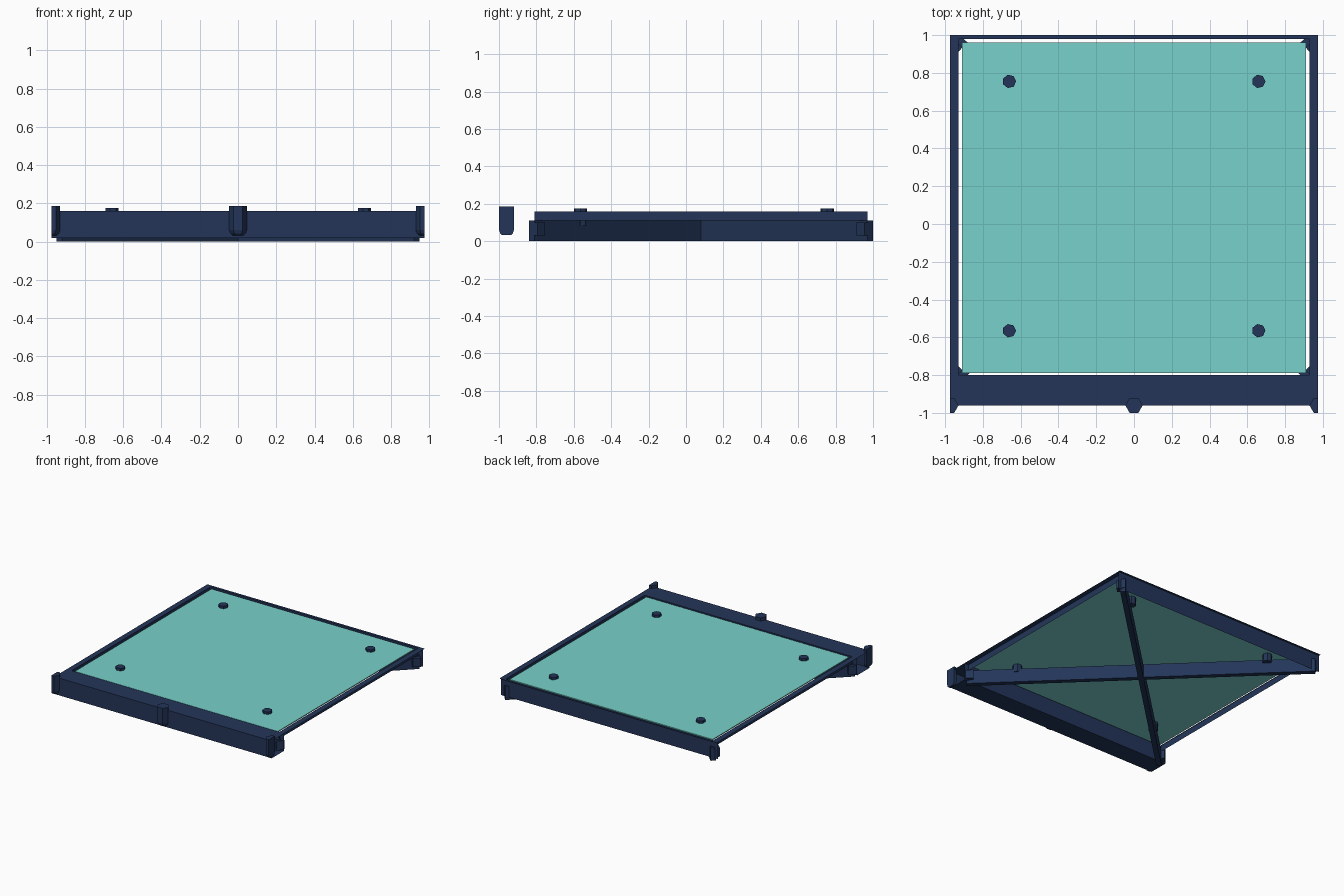
import bpy, bmesh, math
from mathutils import Matrix, Vector

cube = bpy.data.objects.get("Cube")
if cube:
    bpy.data.objects.remove(cube, do_unlink=True)


def material(name, rgb):
    mat = bpy.data.materials.new(name)
    mat.use_nodes = True
    colour = (*rgb, 1)
    mat.diffuse_color = colour
    mat.node_tree.nodes["Principled BSDF"].inputs["Base Color"].default_value = colour
    return mat


NAVY = material("navy metal", (0.017, 0.036, 0.1))
TEAL = material("teal glass", (0.19, 0.64, 0.6))

HALF_X, TOP, BASE = 0.975, 0.16, 0.02
MID_Y = 0.08          # centre of the cross braces


def finish(name, bm, mat):
    mesh = bpy.data.meshes.new(name)
    bm.to_mesh(mesh)
    bm.free()
    mesh.materials.append(mat)
    obj = bpy.data.objects.new(name, mesh)
    bpy.context.collection.objects.link(obj)
    return obj


def strip(name, profile, axis, start, end):
    """Sweep an open profile of (across, z) points along x or y into sheet metal."""
    bm = bmesh.new()
    rows = []
    for t in (start, end):
        rows.append([bm.verts.new((t, a, z) if axis == "x" else (a, t, z)) for a, z in profile])
    for i in range(len(profile) - 1):
        bm.faces.new((rows[0][i], rows[1][i], rows[1][i + 1], rows[0][i + 1]))
    return finish(name, bm, NAVY)


def box(name, centre, size, mat, angle=0):
    bm = bmesh.new()
    bmesh.ops.create_cube(bm, size=1, matrix=Matrix.Translation(centre)
                          @ Matrix.Rotation(angle, 4, "Z") @ Matrix.Diagonal((*size, 1)))
    return finish(name, bm, mat)


def turned(name, centre, rings, sides, angle=0, clip=0):
    """Stack polygon rings of (radius, z); clip keeps the part inside the frame width."""
    bm = bmesh.new()
    loops = []
    for radius, z in rings:
        loops.append([bm.verts.new((centre[0] + radius * math.cos(angle + math.tau * i / sides),
                                    centre[1] + radius * math.sin(angle + math.tau * i / sides), z))
                      for i in range(sides)])
    for low, high in zip(loops, loops[1:]):
        for i in range(sides):
            j = (i + 1) % sides
            bm.faces.new((low[i], low[j], high[j], high[i]))
    bm.faces.new(loops[0][::-1])
    bm.faces.new(loops[-1])
    if clip:
        cut = bmesh.ops.bisect_plane(bm, geom=bm.verts[:] + bm.edges[:] + bm.faces[:],
                                     plane_co=(clip * HALF_X, 0, 0), plane_no=(clip, 0, 0),
                                     clear_outer=True)
        edges = [e for e in cut["geom_cut"] if isinstance(e, bmesh.types.BMEdge)]
        bmesh.ops.contextual_create(bm, geom=edges)
        bmesh.ops.recalc_face_normals(bm, faces=bm.faces[:])
    return finish(name, bm, NAVY)


# Front beam: an open-ended tube of sheet metal
strip("front_beam", [(-0.80, TOP), (-0.96, TOP), (-0.96, BASE), (-0.80, BASE), (-0.80, TOP)],
      "x", -HALF_X, HALF_X)

# Back beam: narrow top flange with a wall below
strip("back_beam", [(0.98, BASE), (0.98, TOP), (1.0, TOP)], "x", -HALF_X, HALF_X)

# Side rails: flat flange plus a shallow upright
for side, label in ((1, "left"), (-1, "right")):
    strip(label + "_rail_flange", [(side * 0.93, TOP), (side * HALF_X, TOP)], "y", -0.80, 1.0)
    strip(label + "_rail_wall", [(side * 0.935, 0.11), (side * 0.935, TOP)], "y", -0.81, 0.97)

# Diagonal braces crossing under the panel, with a bracket at each end
reach = Vector((0.935, 0.905))
for side, label in ((1, "left"), (-1, "right")):
    angle = math.atan2(reach.y, side * reach.x)
    box(label + "_brace", (0, MID_Y, 0.055), (2 * reach.length, 0.04, 0.11), NAVY, angle)
    for end, where in ((1, "back"), (-1, "front")):
        spot = (side * end * 0.93, MID_Y + end * 0.875, 0.065)
        box(f"{label}_brace_{where}_bracket", spot, (0.06, 0.06, 0.07), NAVY, angle)

# Panel
box("panel", (0, 0.085, 0.152), (1.82, 1.75, 0.008), TEAL)

# Panel bolts
for x in (-0.66, 0.66):
    for y in (-0.565, 0.755):
        turned("panel_bolt", (x, y), [(0.036, 0.085), (0.036, 0.176)], 7)

# Bumper posts along the front, the outer two cut flush with the frame
for side, label in ((-1, "right"), (0, "middle"), (1, "left")):
    turned(label + "_bumper_post", (side * HALF_X, -0.96),
           [(0.028, 0.033), (0.039, 0.042), (0.046, 0.06), (0.046, 0.185)], 6, clip=side)
